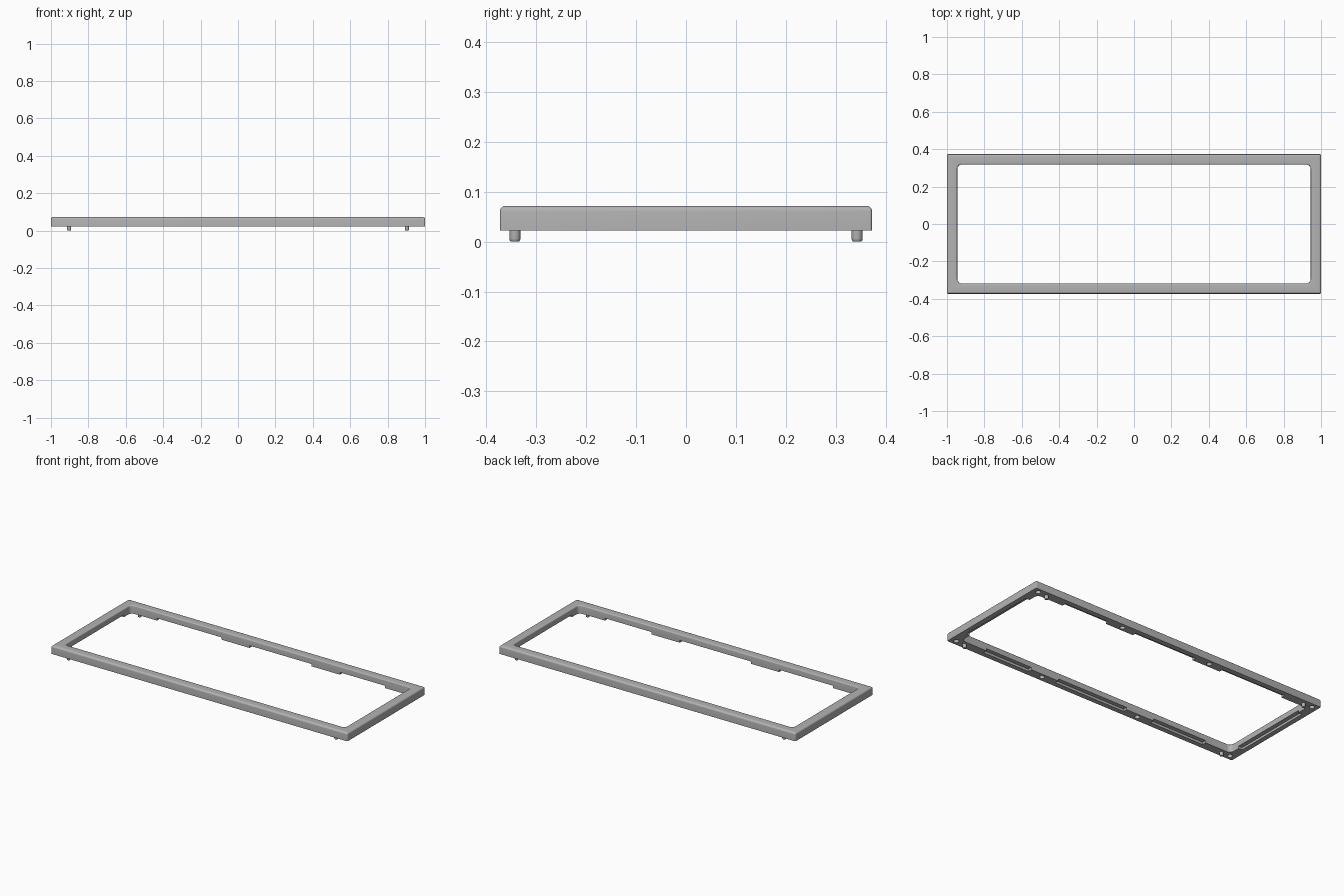
import bpy, bmesh, math
from mathutils import Matrix

old = bpy.data.objects.get("Cube")
if old:
    bpy.data.objects.remove(old)

HX, HY, WALL = 1.0, 0.373, 0.055
Z0, Z1, ROUND = 0.022, 0.072, 0.011
SEG = 6

grey = bpy.data.materials.new("satin_grey")
grey.use_nodes = True
grey.diffuse_color = (0.45, 0.45, 0.45, 1)
grey.node_tree.nodes["Principled BSDF"].inputs["Base Color"].default_value = (0.45, 0.45, 0.45, 1)


def make_object(name, bm):
    bmesh.ops.recalc_face_normals(bm, faces=bm.faces)
    mesh = bpy.data.meshes.new(name)
    bm.to_mesh(mesh)
    bm.free()
    mesh.materials.append(grey)
    ob = bpy.data.objects.new(name, mesh)
    bpy.context.collection.objects.link(ob)
    return ob


def rounded_loop(bm, hx, hy, r, z):
    loop = []
    for corner, (sx, sy) in enumerate([(1, 1), (-1, 1), (-1, -1), (1, -1)]):
        for i in range(SEG + 1):
            a = (corner + i / SEG) * math.pi / 2
            loop.append(bm.verts.new((sx * (hx - r) + r * math.cos(a),
                                      sy * (hy - r) + r * math.sin(a), z)))
    return loop


def loft(bm, loops, closed=False):
    pairs = list(zip(loops, loops[1:]))
    if closed:
        pairs.append((loops[-1], loops[0]))
    for a, b in pairs:
        n = len(a)
        for i in range(n):
            j = (i + 1) % n
            bm.faces.new((a[i], a[j], b[j], b[i]))


# Frame: rail profile as (inset, height, corner radius), swept around the rectangle
profile = [(0, Z0, 0.005)]
for i in range(6):
    a = i / 5 * math.pi / 2
    profile.append((ROUND * (1 - math.cos(a)), Z1 - ROUND * (1 - math.sin(a)), 0.005))
soft = 0.006
for i in range(5):
    a = i / 4 * math.pi / 2
    profile.append((WALL - soft * (1 - math.sin(a)), Z1 - soft * (1 - math.cos(a)), 0.025))
profile.append((WALL, Z0, 0.025))
bm = bmesh.new()
loft(bm, [rounded_loop(bm, HX - d, HY - d, r, z) for d, z, r in profile], closed=True)
frame = make_object("frame", bm)


def box(bm, x0, x1, y0, y1, z0, z1):
    m = Matrix.Translation(((x0 + x1) / 2, (y0 + y1) / 2, (z0 + z1) / 2))
    bmesh.ops.create_cube(bm, size=1, matrix=m @ Matrix.Diagonal((x1 - x0, y1 - y0, z1 - z0, 1)))


# Underside recesses, left solid around the mounting holes
bm = bmesh.new()
LUMP, DEPTH = 0.095, 0.014
RAIL_Y, EDGE = 0.343, 0.03
holes = [(sx * 0.962, sy * RAIL_Y) for sx in (-1, 1) for sy in (-1, 1)]
for side, mounts in ((1, (-0.24, 0.37)), (-1, (-0.31, 0.36))):
    holes += [(x, side * RAIL_Y) for x in mounts]
    stops = [-0.77] + [x + s for x in mounts for s in (-LUMP, LUMP)] + [0.77]
    for x0, x1 in zip(stops[::2], stops[1::2]):
        ya, yb = sorted((side * 0.3, side * (HY - EDGE)))
        box(bm, x0, x1, ya, yb, Z0 - 0.02, Z0 + DEPTH)
for s in (-1, 1):
    xa, xb = sorted((s * 0.92, s * (HX - EDGE)))
    box(bm, xa, xb, -0.25, 0.25, Z0 - 0.02, Z0 + DEPTH)

# Blind mounting holes
for x, y in holes:
    bmesh.ops.create_cone(bm, cap_ends=True, segments=24, radius1=0.015, radius2=0.015,
                          depth=0.06, matrix=Matrix.Translation((x, y, Z0)))
cutter = make_object("underside_cutter", bm)
cutter.hide_render = True
cutter.hide_viewport = True
cut = frame.modifiers.new("underside", 'BOOLEAN')
cut.operation = 'DIFFERENCE'
cut.solver = 'EXACT'
cut.use_self = True
cut.object = cutter

# Apply the cut so the cutter can go
bpy.context.view_layer.update()
deps = bpy.context.evaluated_depsgraph_get()
result = bpy.data.meshes.new_from_object(frame.evaluated_get(deps))
frame.modifiers.clear()
frame.data = result
bpy.data.objects.remove(cutter)

# Locating pins with chamfered tips
parts = [frame]
PIN = [(0.008, 0.0), (0.0105, 0.003), (0.011, 0.006), (0.011, Z0 + 0.004)]
for sx, side in ((1, "left"), (-1, "right")):
    for sy, end in ((-1, "front"), (1, "back")):
        bm = bmesh.new()
        rings = [[bm.verts.new((sx * 0.903 + r * math.cos(k * math.tau / 24),
                                sy * RAIL_Y + r * math.sin(k * math.tau / 24), z))
                  for k in range(24)] for r, z in PIN]
        loft(bm, rings)
        bm.faces.new(rings[0])
        bm.faces.new(rings[-1])
        parts.append(make_object(f"{end}_{side}_pin", bm))

bpy.ops.object.select_all(action='DESELECT')
for ob in parts:
    ob.select_set(True)
bpy.context.view_layer.objects.active = frame
bpy.ops.object.shade_smooth_by_angle(angle=math.radians(35))
